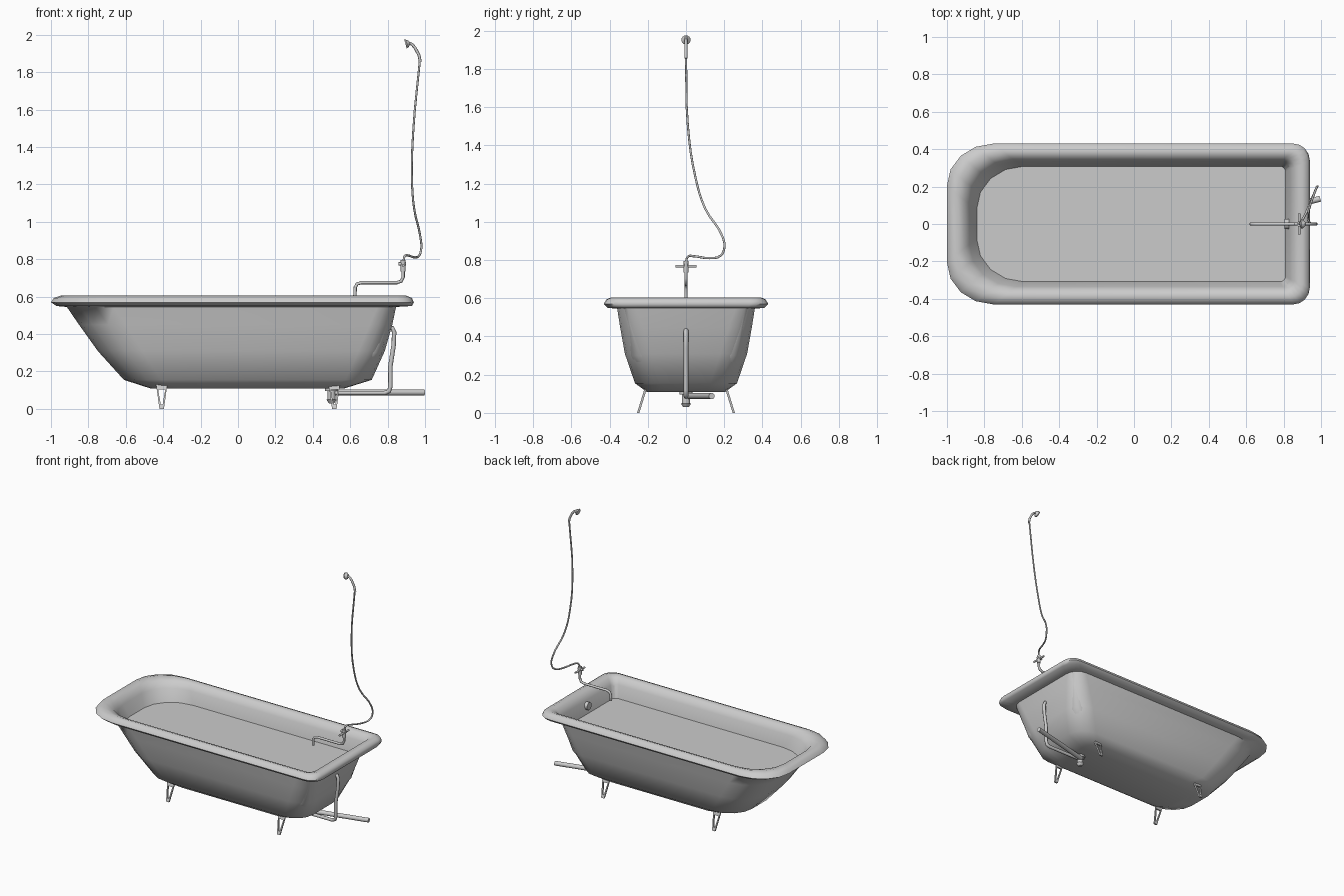
import bpy, bmesh
from math import cos, sin, pi, radians
from mathutils import Vector

if "Cube" in bpy.data.objects:
    bpy.data.objects.remove(bpy.data.objects["Cube"])

grey = bpy.data.materials.new("grey enamel")
grey.use_nodes = True
COLOUR = (0.6, 0.6, 0.6, 1)
grey.diffuse_color = COLOUR
grey.node_tree.nodes["Principled BSDF"].inputs["Base Color"].default_value = COLOUR


def finish(name, bm, smooth=True, angle=40):
    bmesh.ops.recalc_face_normals(bm, faces=bm.faces)
    mesh = bpy.data.meshes.new(name)
    bm.to_mesh(mesh)
    bm.free()
    mesh.materials.append(grey)
    obj = bpy.data.objects.new(name, mesh)
    bpy.context.collection.objects.link(obj)
    if smooth:
        bpy.ops.object.select_all(action='DESELECT')
        obj.select_set(True)
        bpy.context.view_layer.objects.active = obj
        bpy.ops.object.shade_smooth_by_angle(angle=radians(angle))
    return obj


def ring(z, x0, x1, y, head, foot, seg=4):
    """Rounded rectangle with wide head corners and tight foot corners."""
    corners = [(x1 - foot, -y + foot, foot, -pi / 2), (x1 - foot, y - foot, foot, 0),
               (x0 + head, y - head * .9, head, pi / 2), (x0 + head, -y + head * .9, head, pi)]
    pts = []
    for cx, cy, r, start in corners:
        ry = r * .9 if r == head and cx < x1 - foot else r
        for i in range(seg + 1):
            a = start + i * pi / 2 / seg
            pts.append((cx + r * cos(a), cy + ry * sin(a), z))
    return pts


def cylinder(name, a, b, r1, r2=None, sides=16):
    a, b = Vector(a), Vector(b)
    bm = bmesh.new()
    bmesh.ops.create_cone(bm, cap_ends=True, segments=sides, radius1=r1,
                          radius2=r1 if r2 is None else r2, depth=(b - a).length)
    obj = finish(name, bm)
    obj.location = (a + b) / 2
    obj.rotation_euler = (b - a).to_track_quat('Z', 'Y').to_euler()
    return obj


def tube(name, pts, radius, smooth_path=False):
    curve = bpy.data.curves.new(name, 'CURVE')
    curve.dimensions = '3D'
    curve.bevel_depth = radius
    curve.bevel_resolution = 2
    curve.use_fill_caps = True
    curve.resolution_u = 4
    if smooth_path:
        sp = curve.splines.new('BEZIER')
        sp.bezier_points.add(len(pts) - 1)
        for p, co in zip(sp.bezier_points, pts):
            p.co = co
            p.handle_left_type = p.handle_right_type = 'AUTO'
    else:
        sp = curve.splines.new('POLY')
        sp.points.add(len(pts) - 1)
        for p, co in zip(sp.points, pts):
            p.co = (*co, 1)
    sp.use_smooth = True
    curve.materials.append(grey)
    obj = bpy.data.objects.new(name, curve)
    bpy.context.collection.objects.link(obj)
    return obj


# Tub shell: outer wall up, over the rolled rim, down the inner wall
levels = [
    (.11, -.47, .57, .205, .15, .10),
    (.155, -.61, .715, .267, .20, .14),
    (.31, -.75, .785, .32, .24, .14),
    (.45, -.85, .825, .345, .25, .12),
    (.545, -.915, .845, .36, .25, .10),
    (.55, -.97, .93, .41, .25, .09),
    (.57, -1.0, .94, .43, .25, .09),
    (.593, -.985, .93, .418, .25, .08),
    (.605, -.95, .90, .39, .25, .07),
    (.592, -.91, .86, .355, .25, .05),
    (.55, -.88, .835, .335, .25, .04),
    (.46, -.84, .81, .308, .25, .03),
    (.30, -.73, .77, .29, .22, .06),
    (.17, -.58, .69, .245, .18, .10),
    (.135, -.45, .56, .19, .13, .09),
]
bm = bmesh.new()
loops = [[bm.verts.new(p) for p in ring(*lv)] for lv in levels]
for low, high in zip(loops, loops[1:]):
    n = len(low)
    for i in range(n):
        j = (i + 1) % n
        bm.faces.new((low[i], low[j], high[j], high[i]))
bm.faces.new(loops[0])
bm.faces.new(loops[-1])
finish("tub_shell", bm, angle=60)

# Water surface
bm = bmesh.new()
bm.faces.new([bm.verts.new(p) for p in ring(.462, -.84, .811, .309, .25, .03)])
finish("water_surface", bm, smooth=False)

# Four splayed legs, each an open tapered frame
outer = [(-.03, 1), (.03, 1), (.012, 0), (-.012, 0)]
inner = [(-.019, .8), (.019, .8), (.005, .18), (-.005, .18)]
for end, x in (("head", -.408), ("foot", .515)):
    for side, s in (("left", 1), ("right", -1)):
        bm = bmesh.new()

        def layer(shape, off):
            return [bm.verts.new((x + px, s * (.25 - .04 * h + off), h * .13)) for px, h in shape]

        fo, fi = layer(outer, .006), layer(inner, .006)
        bo, bi = layer(outer, -.006), layer(inner, -.006)
        for i in range(4):
            j = (i + 1) % 4
            for a, b in ((fo, fi), (bo, bi), (fo, bo), (fi, bi)):
                bm.faces.new((a[i], a[j], b[j], b[i]))
        finish(f"{end}_leg_{side}", bm, smooth=False)

# Filler spout over the foot end, with its valve and cross handle
tube("spout", [(.625, 0, .605), (.627, 0, .65), (.637, 0, .668), (.66, 0, .675), (.85, 0, .675),
               (.873, 0, .683), (.883, 0, .705), (.883, 0, .76)], .009)
cylinder("valve_body", (.883, 0, .735), (.883, 0, .795), .013)
cylinder("handle_bar", (.883, -.055, .767), (.883, .055, .767), .007)
cylinder("handle_stem", (.858, 0, .775), (.898, 0, .775), .009)

# Shower hose and hand shower
tube("shower_hose", [(.885, 0, .79), (.892, .01, .818), (.91, .04, .82), (.945, .12, .81),
                     (.97, .18, .822), (.98, .20, .86), (.975, .192, .92), (.942, .10, 1.07),
                     (.93, .05, 1.23), (.938, .01, 1.5), (.972, 0, 1.86)], .006, True)
tube("shower_grip", [(.975, 0, 1.855), (.968, 0, 1.89), (.947, 0, 1.93), (.93, 0, 1.95),
                     (.91, 0, 1.955)], .008)
cylinder("shower_head", (.918, 0, 1.959), (.902, 0, 1.953), .009, .024)
cylinder("shower_face", (.902, 0, 1.953), (.895, 0, 1.951), .024)

# Overflow plate, overflow pipe, drain trap and waste pipe
cylinder("overflow_plate", (.83, 0, .515), (.805, 0, .515), .028)
tube("overflow_pipe", [(.80, 0, .432), (.825, 0, .432), (.835, 0, .41), (.832, 0, .34), (.815, 0, .23),
                       (.815, 0, .12), (.808, 0, .095), (.785, 0, .085), (.5, 0, .085)], .012)
cylinder("drain_trap", (.5, 0, .12), (.5, 0, .05), .022)
cylinder("trap_cup", (.5, 0, .05), (.5, 0, .03), .028, .014)
cylinder("drain_collar", (.5, 0, .095), (.5, 0, .112), .034)
cylinder("waste_pipe", (.5, .012, .088), (.996, .135, .088), .016)
